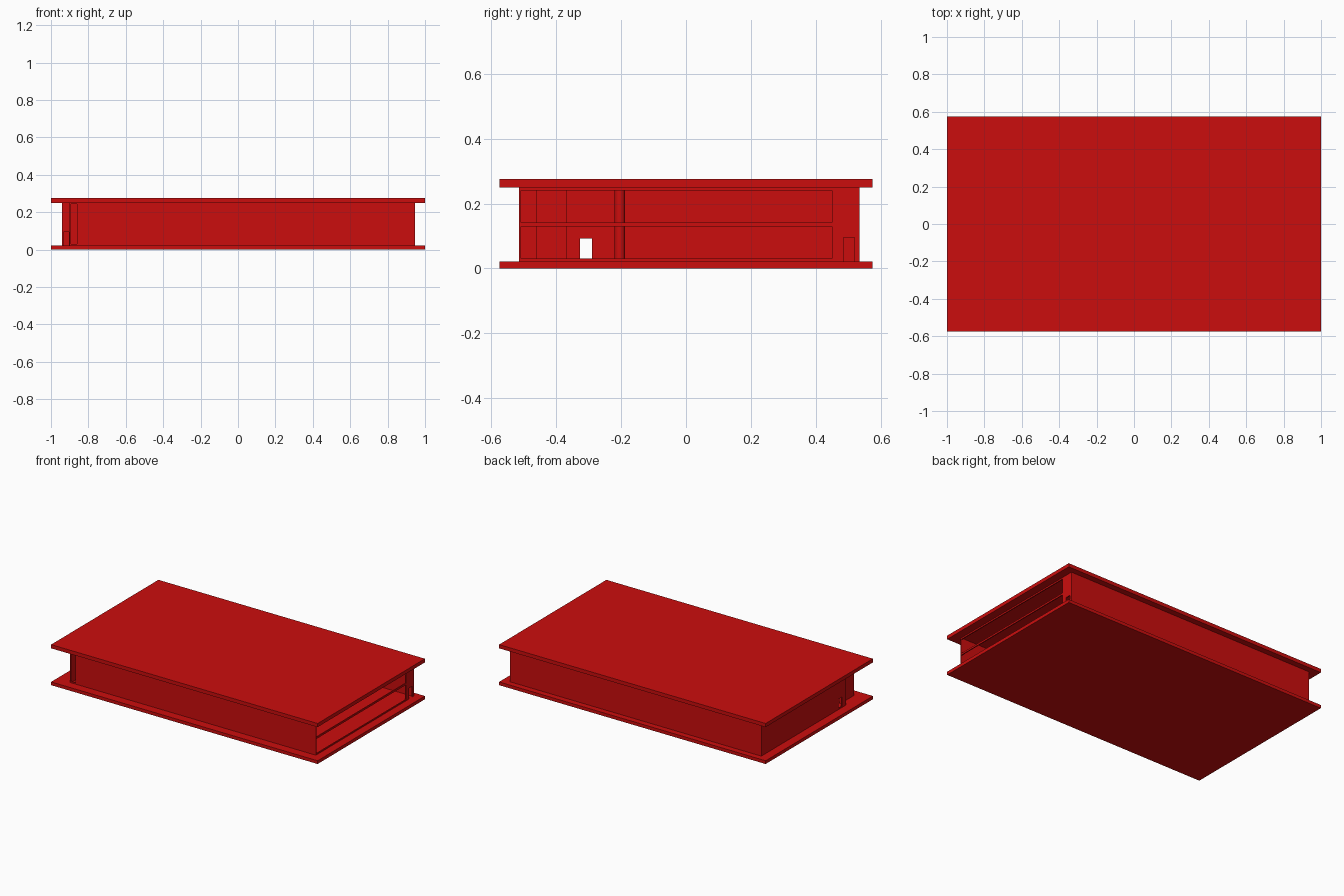
import bpy
import bmesh

old = bpy.data.objects.get("Cube")
if old:
    bpy.data.objects.remove(old, do_unlink=True)

red = bpy.data.materials.new("red")
red.use_nodes = True
red.diffuse_color = (0.6, 0.004, 0.004, 1)
red.node_tree.nodes["Principled BSDF"].inputs["Base Color"].default_value = red.diffuse_color

BASE, CEIL, TOP = 0.022, 0.25, 0.275   # slab levels
THICK = 0.007                          # wall thickness


def finish(name, bm):
    bmesh.ops.recalc_face_normals(bm, faces=bm.faces)
    mesh = bpy.data.meshes.new(name)
    bm.to_mesh(mesh)
    bm.free()
    mesh.materials.append(red)
    ob = bpy.data.objects.new(name, mesh)
    bpy.context.collection.objects.link(ob)
    return ob


def box(name, x, y, z):
    """Box from (low, high) ranges."""
    bm = bmesh.new()
    bmesh.ops.create_cube(bm, size=1)
    for v in bm.verts:
        v.co = [r[0] if c < 0 else r[1] for c, r in zip(v.co, (x, y, z))]
    return finish(name, bm)


# Floor and roof slabs
box("floor_slab", (-1, 1), (-0.575, 0.575), (0, BASE))
box("roof_slab", (-1, 1), (-0.575, 0.575), (CEIL, TOP))

# Outer wall shell with a stepped entrance corner
outline = [(-0.9, -0.515), (0.945, -0.515), (0.945, 0.535),
           (-0.94, 0.535), (-0.94, -0.375), (-0.9, -0.375)]
bm = bmesh.new()
low = [bm.verts.new((x, y, BASE)) for x, y in outline]
high = [bm.verts.new((x, y, CEIL)) for x, y in outline]
inner_low, inner_high = [], []
n = len(outline)
for i, (x, y) in enumerate(outline):
    # Inset each corner along the two neighbouring axis-aligned edges
    offset = [0, 0]
    for a, b in ((outline[i - 1], outline[i]), (outline[i], outline[(i + 1) % n])):
        dx, dy = b[0] - a[0], b[1] - a[1]
        if abs(dx) > abs(dy):
            offset[1] = THICK if dx > 0 else -THICK
        else:
            offset[0] = -THICK if dy > 0 else THICK
    px, py = x + offset[0], y + offset[1]
    inner_low.append(bm.verts.new((px, py, BASE)))
    inner_high.append(bm.verts.new((px, py, CEIL)))
for i in range(n):
    j = (i + 1) % n
    for a, b in ((low, high), (inner_high, inner_low), (high, inner_high), (inner_low, low)):
        bm.faces.new((a[i], a[j], b[j], b[i]))
walls = finish("outer_walls", bm)

# Openings: two wide window bands, three doors, one tall entrance recess
cuts = {
    "lower_window": ((0.92, 0.97), (-0.508, 0.45), (0.03, 0.13)),
    "upper_window": ((0.92, 0.97), (-0.508, 0.45), (0.142, 0.24)),
    "side_door": ((0.92, 0.97), (0.485, 0.52), (0.0, 0.095)),
    "far_door": ((-0.96, -0.92), (-0.327, -0.29), (0.03, 0.093)),
    "return_door": ((-0.932, -0.904), (-0.39, -0.355), (0.0, 0.095)),
    "entrance": ((-0.893, -0.86), (-0.53, -0.5), (0.03, 0.245)),
}
for name, ranges in cuts.items():
    cutter = box(name + "_cutter", *ranges)
    cutter.hide_render = True
    cutter.hide_set(True)
    cutter.display_type = "WIRE"
    mod = walls.modifiers.new(name, "BOOLEAN")
    mod.operation = "DIFFERENCE"
    mod.solver = "EXACT"
    mod.object = cutter

# Entrance recess walls behind the tall opening
box("recess_back", (-0.895, -0.855), (-0.467, -0.46), (BASE, CEIL))
box("recess_side", (-0.86, -0.853), (-0.51, -0.46), (BASE, CEIL))

# Interior round column
bm = bmesh.new()
bmesh.ops.create_cone(bm, cap_ends=True, segments=24, radius1=0.016, radius2=0.016,
                      depth=CEIL - BASE)
bmesh.ops.translate(bm, verts=bm.verts, vec=(-0.3, -0.204, (CEIL + BASE) / 2))
column = finish("round_column", bm)
bpy.context.view_layer.objects.active = column
column.select_set(True)
bpy.ops.object.shade_smooth_by_angle()
